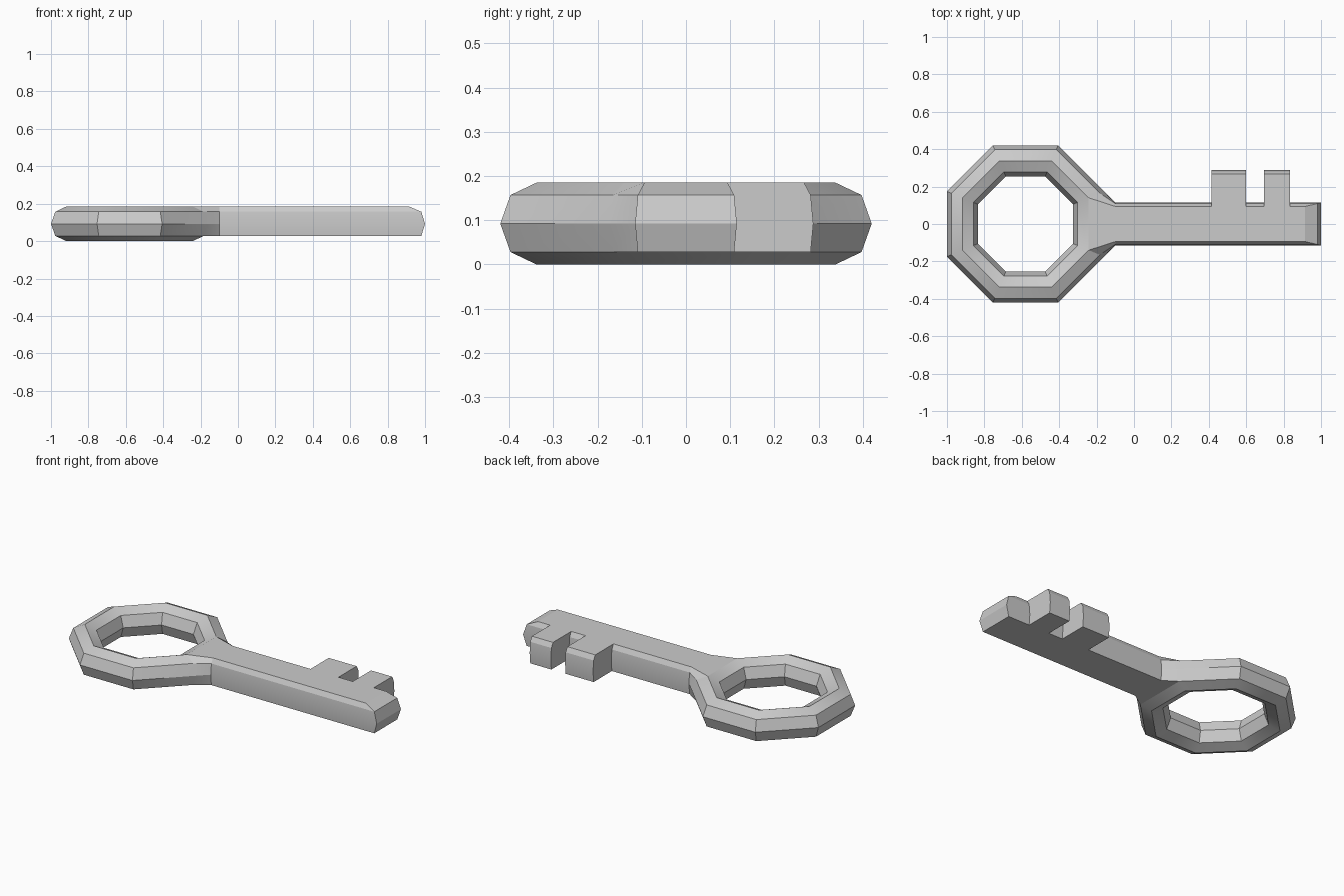
import bpy, bmesh, math

if "Cube" in bpy.data.objects:
    bpy.data.objects.remove(bpy.data.objects["Cube"])

bm = bmesh.new()
N = 8
CX = -0.58

# octagonal bow: (apothem, z) cross-section swept around eight corners
section = [(0.397, 0.028), (0.42, 0.0925), (0.397, 0.157), (0.338, 0.185),
           (0.278, 0.157), (0.255, 0.0925), (0.278, 0.028), (0.338, 0.0)]
ring = []
for i in range(N):
    a = math.radians(-22.5 + 45 * i)
    k = 1 / math.cos(math.radians(22.5))
    ring.append([bm.verts.new((CX + r * k * math.cos(a), r * k * math.sin(a), z))
                 for r, z in section])
for i in range(N):
    for j in range(N):
        if i == 0 and j < 3:      # opening where the shaft joins
            continue
        p, q, j2 = ring[i], ring[(i + 1) % N], (j + 1) % N
        bm.faces.new((p[j], q[j], q[j2], p[j2]))

# shaft and teeth: one outline repeated at four heights with its rim drawn in
outline = [(-0.10, -0.115), (1.0, -0.115), (1.0, 0.115)]
for x0, x1 in ((0.835, 0.695), (0.60, 0.415)):
    outline += [(x0, 0.115), (x0, 0.288), (x1, 0.288), (x1, 0.115)]
outline.append((-0.10, 0.115))
levels = []
for z, dy, dx in ((0.028, 0.006, 0.02), (0.0925, 0, 0),
                  (0.157, 0.006, 0.02), (0.185, 0.021, 0.085)):
    levels.append([bm.verts.new((x - (dx if x > 0.99 else 0),
                                 y - math.copysign(dy, y), z)) for x, y in outline])
for lo, hi in zip(levels, levels[1:]):
    for i in range(len(outline) - 1):
        bm.faces.new((lo[i], lo[i + 1], hi[i + 1], hi[i]))
bm.faces.new(levels[0][::-1])
bm.faces.new(levels[3])

# flared neck joining bow and shaft
for r, s in ((ring[0], 0), (ring[1], -1)):
    for j in range(3):
        bm.faces.new((r[j], levels[j][s], levels[j + 1][s], r[j + 1]))
for j, k in ((0, 0), (3, 3)):
    bm.faces.new((ring[0][j], ring[1][j], levels[k][-1], levels[k][0]))

bmesh.ops.recalc_face_normals(bm, faces=bm.faces[:])
mesh = bpy.data.meshes.new("key")
bm.to_mesh(mesh)
bm.free()
key = bpy.data.objects.new("key", mesh)
bpy.context.collection.objects.link(key)
bpy.context.view_layer.objects.active = key
key.select_set(True)
bpy.ops.object.shade_smooth_by_angle(angle=math.radians(20))
